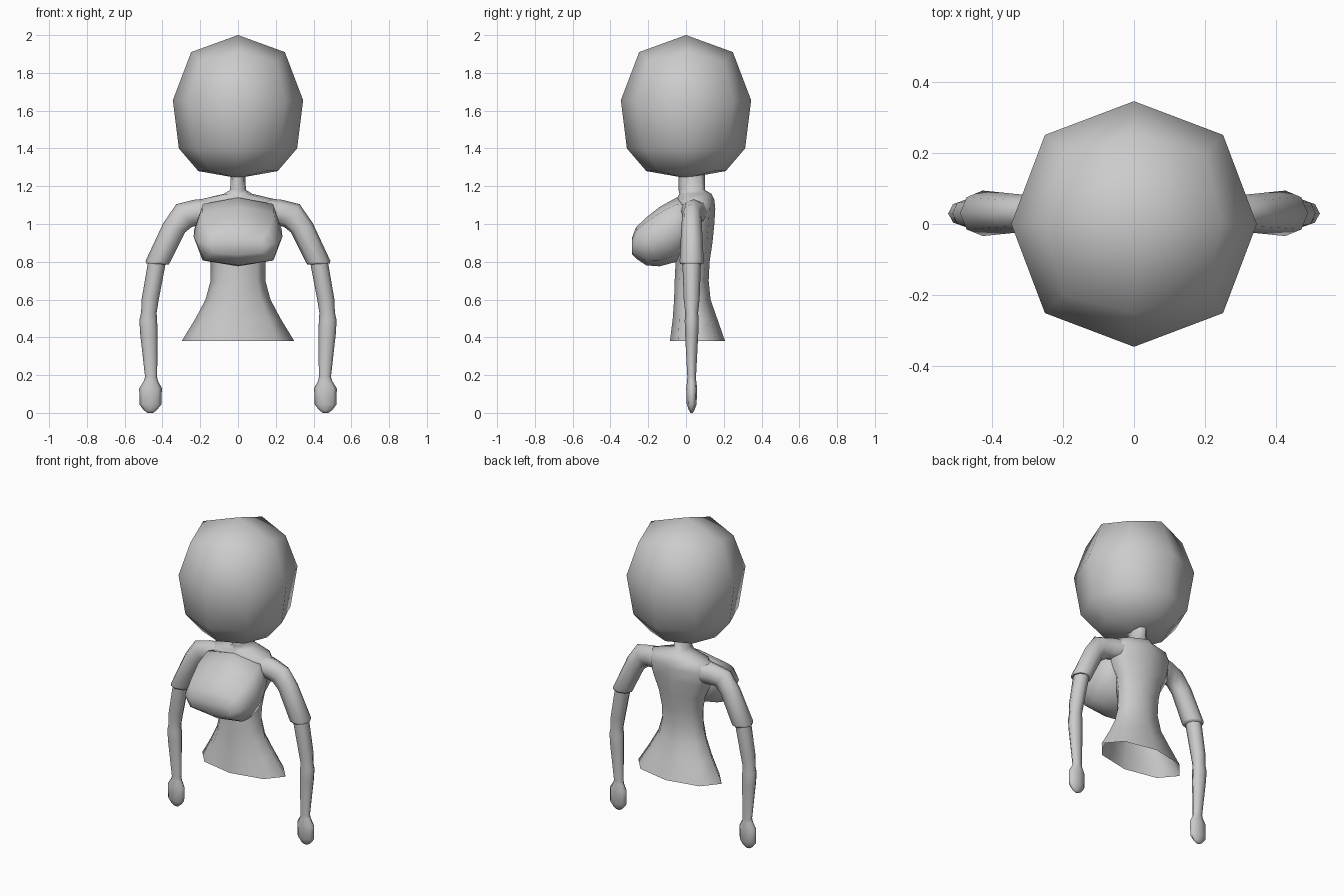
import bpy, bmesh, math
from mathutils import Vector

cube = bpy.data.objects.get("Cube")
if cube:
    bpy.data.objects.remove(cube, do_unlink=True)

grey = bpy.data.materials.new("plain_grey")
grey.use_nodes = True
COLOUR = (0.6, 0.6, 0.6, 1)
grey.diffuse_color = COLOUR
grey.node_tree.nodes["Principled BSDF"].inputs["Base Color"].default_value = COLOUR

SIDES = 8


def finish(name, bm):
    bmesh.ops.recalc_face_normals(bm, faces=bm.faces)
    mesh = bpy.data.meshes.new(name)
    bm.to_mesh(mesh)
    bm.free()
    mesh.materials.append(grey)
    obj = bpy.data.objects.new(name, mesh)
    bpy.context.collection.objects.link(obj)
    bpy.ops.object.select_all(action='DESELECT')
    obj.select_set(True)
    bpy.context.view_layer.objects.active = obj
    bpy.ops.object.shade_smooth_by_angle(angle=math.radians(75))
    return obj


def loft(name, rings, caps=(True, True), corner=0.707, mirror=False):
    """Skin eight-sided rings given as (centre, u axis, v axis)."""
    bm = bmesh.new()
    loops = []
    for centre, u, v in rings:
        loop = []
        for i in range(SIDES):
            a = math.tau * i / SIDES
            f = corner / 0.7071 if i % 2 else 1
            p = Vector(centre) + f * (math.cos(a) * Vector(u) + math.sin(a) * Vector(v))
            if mirror:
                p.x = -p.x
            loop.append(bm.verts.new(p))
        loops.append(loop)
    for low, high in zip(loops, loops[1:]):
        for i in range(SIDES):
            j = (i + 1) % SIDES
            bm.faces.new((low[i], low[j], high[j], high[i]))
    for use, loop in zip(caps, (loops[0], loops[-1])):
        if use:
            bm.faces.new(loop)
    return finish(name, bm)


def flat(z, rx, back, front):
    """Horizontal ring from its half width and its y limits."""
    return (0, (back + front) / 2, z), (rx, 0, 0), (0, (back - front) / 2, 0)


def tilted(x, z, r, ry, degrees, y=0.03):
    """Limb ring leaning in the front plane."""
    t = math.radians(degrees)
    return (x, y, z), (r * math.cos(t), 0, r * math.sin(t)), (0, ry, 0)


# Head: rounded block above, tapering jaw below
bm = bmesh.new()
CENTRE, R = 1.655, 0.345


def head_ring(z, even, odd, drop=0):
    return [bm.verts.new(((odd if i % 2 else even) * math.cos(math.tau * i / SIDES),
                          (odd if i % 2 else even) * math.sin(math.tau * i / SIDES),
                          z - (drop if i % 2 else 0))) for i in range(SIDES)]


crown = bm.verts.new((0, 0, 2.0))
top = head_ring(1.91, 0.248, 0.283, 0.05)
rings = [top, head_ring(CENTRE, R, 0.354), head_ring(1.4, 0.313, 0.313),
         head_ring(1.28, 0.21, 0.21), head_ring(1.25, 0.04, 0.04)]
for i in range(1, SIDES, 2):
    bm.faces.new((crown, top[i - 1], top[i], top[(i + 1) % SIDES]))
for upper, lower in zip(rings, rings[1:]):
    for i in range(SIDES):
        j = (i + 1) % SIDES
        bm.faces.new((upper[i], upper[j], lower[j], lower[i]))
finish("head", bm)

# Torso with neck and flared, open waist
loft("torso", [
    flat(0.38, 0.298, 0.207, -0.085),
    flat(0.50, 0.225, 0.165, -0.07),
    flat(0.60, 0.172, 0.13, -0.063),
    flat(0.70, 0.145, 0.12, -0.06),
    flat(0.80, 0.147, 0.125, -0.055),
    flat(0.90, 0.165, 0.14, -0.06),
    flat(1.00, 0.215, 0.15, -0.06),
    flat(1.08, 0.23, 0.155, -0.06),
    flat(1.13, 0.2, 0.15, -0.05),
    flat(1.16, 0.075, 0.135, -0.035),
    flat(1.18, 0.042, 0.1, -0.04),
    flat(1.27, 0.038, 0.1, -0.04),
], caps=(False, True))

# Bust, skinned from the chest forwards
bust = [(0.03, 1.0, 0.19, 0.12), (-0.05, 0.97, 0.232, 0.17), (-0.14, 0.933, 0.235, 0.157),
        (-0.21, 0.908, 0.222, 0.127), (-0.265, 0.9, 0.195, 0.082), (-0.287, 0.882, 0.15, 0.042)]
loft("bust", [((0, y, z), (w, 0, 0), (0, 0, h)) for y, z, w, h in bust], corner=0.8)

# Sleeves and arms on both sides
for side, mirror in (("left", False), ("right", True)):
    loft(side + "_sleeve", [
        tilted(0.14, 1.07, 0.065, 0.08, 90, 0.045),
        tilted(0.22, 1.06, 0.07, 0.06, 85, 0.04),
        tilted(0.285, 1.045, 0.073, 0.05, 55),
        tilted(0.338, 0.98, 0.063, 0.055, 22),
        tilted(0.425, 0.80, 0.064, 0.064, 5),
        tilted(0.427, 0.788, 0.06, 0.06, 3),
    ], mirror=mirror)
    loft(side + "_arm", [
        tilted(0.425, 0.82, 0.047, 0.05, 5),
        tilted(0.465, 0.60, 0.045, 0.042, 5),
        tilted(0.472, 0.53, 0.041, 0.034, 2),
        tilted(0.475, 0.49, 0.047, 0.037, 0),
        tilted(0.472, 0.42, 0.046, 0.035, 0),
        tilted(0.46, 0.19, 0.032, 0.023, 0),
        tilted(0.461, 0.17, 0.037, 0.024, 0),
        tilted(0.463, 0.13, 0.06, 0.029, 0),
        tilted(0.464, 0.045, 0.058, 0.026, 0),
        tilted(0.464, 0.015, 0.035, 0.015, 0),
        tilted(0.464, 0.0, 0.015, 0.006, 0),
    ], mirror=mirror)
